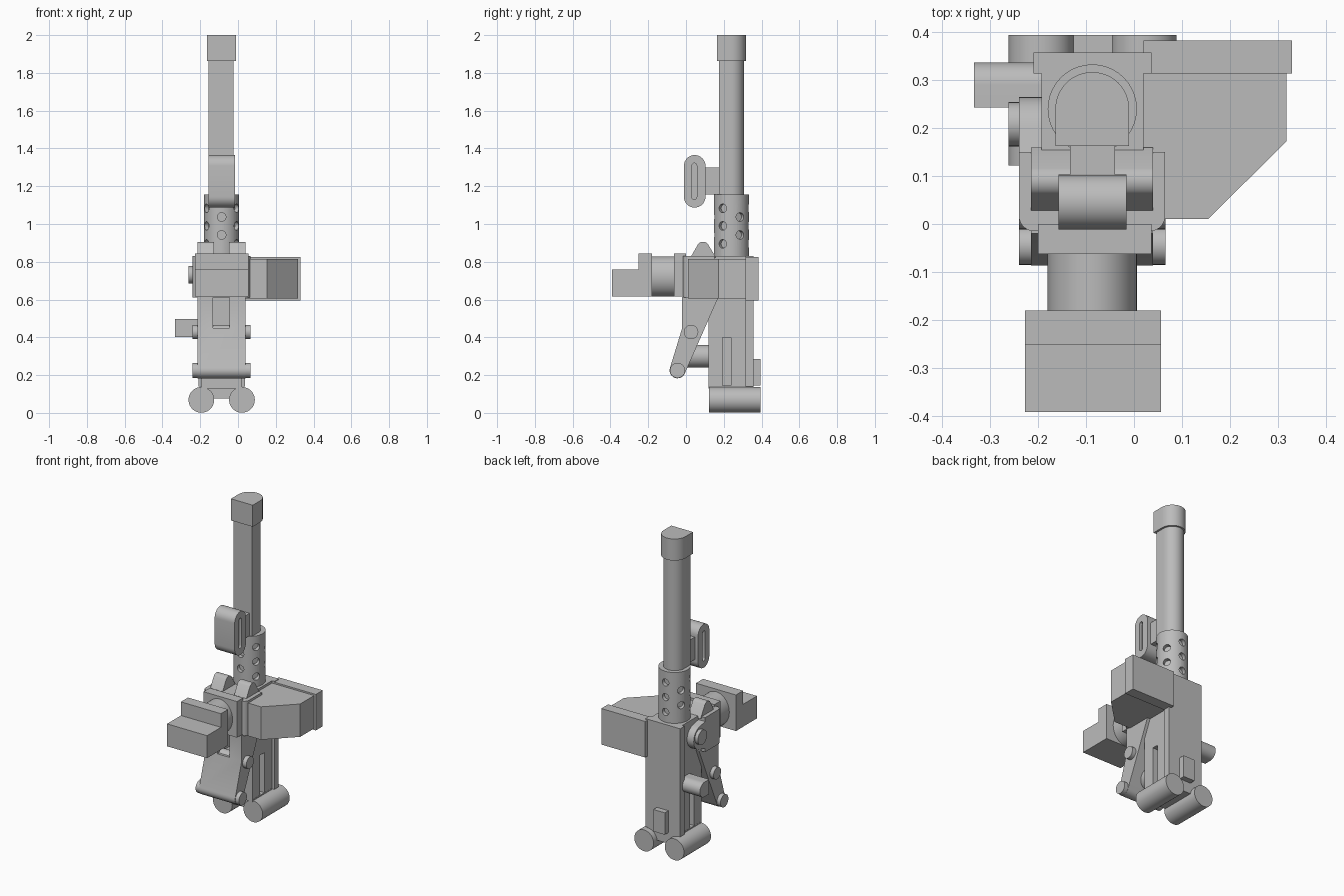
import bpy, bmesh, math

cube = bpy.data.objects.get("Cube")
if cube:
    bpy.data.objects.remove(cube, do_unlink=True)

grey = bpy.data.materials.new("plain grey")
grey.use_nodes = True
grey.diffuse_color = (0.5, 0.5, 0.5, 1)
grey.node_tree.nodes["Principled BSDF"].inputs["Base Color"].default_value = (0.5, 0.5, 0.5, 1)

CX = -0.087   # centre line of the weapon
BY = 0.24     # barrel axis depth


def shade(mesh):
    for p in mesh.polygons:
        p.use_smooth = True
    mesh.set_sharp_from_angle(angle=math.radians(30))


def prism(name, pts, axis, lo, hi):
    """Extrude a closed outline along an axis."""
    place = {"x": lambda a, b, t: (t, a, b),
             "y": lambda a, b, t: (a, t, b),
             "z": lambda a, b, t: (a, b, t)}[axis]
    bm = bmesh.new()
    low = [bm.verts.new(place(a, b, lo)) for a, b in pts]
    high = [bm.verts.new(place(a, b, hi)) for a, b in pts]
    bm.faces.new(low)
    bm.faces.new(high)
    n = len(pts)
    for i in range(n):
        j = (i + 1) % n
        bm.faces.new((low[i], low[j], high[j], high[i]))
    bmesh.ops.recalc_face_normals(bm, faces=bm.faces)
    mesh = bpy.data.meshes.new(name)
    bm.to_mesh(mesh)
    bm.free()
    mesh.materials.append(grey)
    shade(mesh)
    obj = bpy.data.objects.new(name, mesh)
    bpy.context.collection.objects.link(obj)
    return obj


def box(name, x, y, z):
    return prism(name, [(x[0], y[0]), (x[1], y[0]), (x[1], y[1]), (x[0], y[1])], "z", *z)


def arc(c, r, start, end, steps=16, r2=None):
    angles = [math.radians(start + (end - start) * i / steps) for i in range(steps + 1)]
    return [(c[0] + r * math.cos(t), c[1] + (r2 or r) * math.sin(t)) for t in angles]


def cylinder(name, c, r, axis, lo, hi, r2=None):
    return prism(name, arc(c, r, 0, 360, 40, r2)[:-1], axis, lo, hi)


def arch(c, r):
    """Half round at the back, square at the front."""
    return [(c[0] - r, c[1] - r), (c[0] + r, c[1] - r)] + arc(c, r, 0, 180, 24)


def cut(obj, cutters):
    """Subtract the cutters and remove them."""
    for c in cutters:
        m = obj.modifiers.new("cut", "BOOLEAN")
        m.object, m.operation, m.solver = c, "DIFFERENCE", "EXACT"
    deps = bpy.context.evaluated_depsgraph_get()
    mesh = bpy.data.meshes.new_from_object(obj.evaluated_get(deps))
    obj.modifiers.clear()
    obj.data = mesh
    shade(mesh)
    for c in cutters:
        bpy.data.objects.remove(c, do_unlink=True)


# Barrel and muzzle
prism("barrel", arch((CX - 0.002, BY), 0.066), "z", 1.1, 1.87)
prism("muzzle", arch((CX, BY), 0.077), "z", 1.862, 2.0)

# Perforated barrel jacket: six staggered columns of blind holes
jacket = cylinder("barrel_jacket", (CX, BY), 0.093, "z", 0.8, 1.155)
holes = []
for col in range(6):
    heights = (1.037, 0.942) if col % 2 == 0 else (1.083, 0.99, 0.895)
    for h in heights:
        hole = prism("hole_cutter", arc((0, 0), 0.023, 0, 360, 16)[:-1], "y", -0.15, -0.068)
        hole.location = (CX, BY, h)
        hole.rotation_euler.z = math.radians(60 * col)
        hole.hide_render = True
        holes.append(hole)
cut(jacket, holes)


def stadium(y, r, low, high):
    return arc((y, high - r), r, 0, 180) + arc((y, low + r), r, 180, 360)


# Slotted sight in front of the barrel
sight = prism("slotted_sight", stadium(0.046, 0.057, 1.087, 1.365), "x", -0.157, -0.016)
slots = [prism("slot_cutter", stadium(0.044, 0.013, 1.13, 1.322), "x", a, b)
         for a, b in ((-0.2, -0.137), (-0.036, 0.03))]
cut(sight, slots)
box("sight_bracket", (-0.134, -0.04), (0.095, 0.19), (1.155, 1.298))

# Receiver with side grooves, back plate and latch block
receiver = box("receiver", (-0.193, 0.02), (0.12, 0.32), (0.13, 0.83))
grooves = [box("groove_cutter", x, (0.193, 0.237), (0.145, 0.4))
           for x in ((-0.25, -0.155), (-0.018, 0.1))]
cut(receiver, grooves)
box("back_plate", (-0.21, 0.037), (0.314, 0.358), (0.14, 0.83))
box("latch_block", (-0.126, -0.045), (0.35, 0.394), (0.145, 0.285))

# Twin grip cylinders under the receiver
for side, x in (("right", -0.194), ("left", 0.021)):
    cylinder(side + "_grip", (x, 0.069), 0.068, "y", 0.122, 0.394)
box("grip_web", (-0.194, 0.021), (0.13, 0.358), (0.075, 0.145))

# Charging handle on the right side
prism("charging_handle", arch((0.29, 0.45), 0.047), "x", -0.334, -0.18)
handle = bpy.data.objects["charging_handle"]
# turn the round side to the back
for v in handle.data.vertices:
    y, z = v.co.y - 0.29, v.co.z - 0.45
    v.co.y, v.co.z = 0.29 + z, 0.45 - y

# Ammunition box with a chamfered front corner, and its mounting plate
prism("ammo_box", [(0.0, 0.01), (0.154, 0.01), (0.318, 0.172), (0.318, 0.33), (0.0, 0.33)],
      "z", 0.605, 0.815)
box("ammo_plate", (0.02, 0.33), (0.314, 0.383), (0.595, 0.825))

# Yoke: rounded front block, plus side arm with pivot pin
yoke = [(0.065, 0.15), (-0.24, 0.15)] + arc((-0.208, 0.017), 0.032, 180, 270, 8) \
    + arc((0.033, 0.017), 0.032, 270, 360, 8)
prism("yoke", yoke, "z", 0.61, 0.83)
prism("yoke_arm", [(0.03, 0.61)] + arc((0.19, 0.72), 0.075, -80, 80) + [(0.03, 0.83)],
      "x", -0.24, -0.18)
cylinder("pivot_pin", (0.208, 0.732), 0.046, "x", -0.262, -0.2)

# Two rounded lugs on top of the yoke
lug = [(0.16, 0.82)] + arc((0.09, 0.872), 0.034, 40, 140, 10) + [(0.022, 0.82)]
for side, x in (("right", -0.215), ("left", -0.047)):
    prism(side + "_lug", lug, "x", x, x + 0.087)

# Flange, neck and stepped front block
box("flange", (-0.2, 0.037), (-0.063, 0.0), (0.615, 0.845))
cylinder("neck", (CX, 0.722), 0.093, "y", -0.2, -0.03, 0.107)
prism("front_block", [(-0.392, 0.615), (-0.18, 0.615), (-0.18, 0.845), (-0.252, 0.845),
                      (-0.252, 0.758), (-0.392, 0.758)], "x", -0.227, 0.056)

# Forked lever with two cross pins
lever = prism("lever", [(0.175, 0.62), (-0.02, 0.62), (-0.02, 0.45)]
              + arc((-0.045, 0.225), 0.042, 160, 340, 12), "x", -0.215, 0.04)
cut(lever, [box("fork_cutter", (-0.132, -0.045), (-0.2, 0.119), (0.45, 0.7))])
cylinder("upper_cross_pin", (0.027, 0.428), 0.038, "x", -0.24, 0.066)
cylinder("lower_cross_pin", (-0.045, 0.225), 0.04, "x", -0.24, 0.066)
cylinder("spring_tube", (CX, 0.3), 0.06, "y", -0.01, 0.14)
